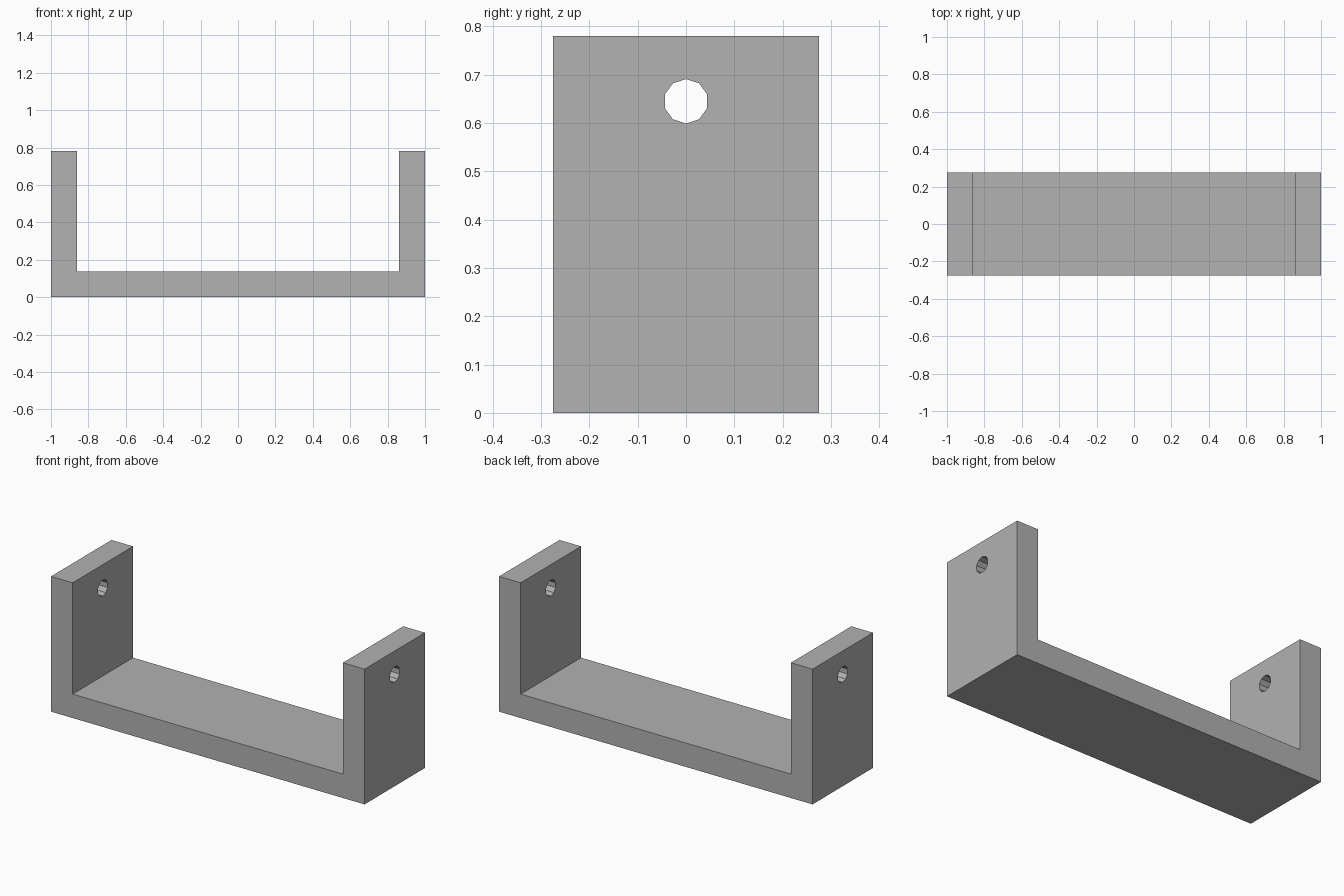
import bpy, bmesh
from math import pi
from mathutils import Matrix, Vector

cube = bpy.data.objects.get("Cube")
if cube:
    bpy.data.objects.remove(cube, do_unlink=True)

HALF_LENGTH, HALF_DEPTH, HEIGHT, WALL = 1.0, 0.275, 0.78, 0.138
HOLE_Z, HOLE_RADIUS = 0.645, 0.046

grey = bpy.data.materials.new("plain grey")
grey.use_nodes = True
colour = (0.445, 0.445, 0.445, 1)
grey.diffuse_color = colour
grey.node_tree.nodes["Principled BSDF"].inputs["Base Color"].default_value = colour


def make_object(name, bm):
    bmesh.ops.recalc_face_normals(bm, faces=bm.faces)
    mesh = bpy.data.meshes.new(name)
    bm.to_mesh(mesh)
    bm.free()
    mesh.materials.append(grey)
    obj = bpy.data.objects.new(name, mesh)
    bpy.context.collection.objects.link(obj)
    return obj


# U-shaped bracket: half profile, mirrored and extruded through the depth
inner = HALF_LENGTH - WALL
half = [(HALF_LENGTH, 0), (HALF_LENGTH, HEIGHT), (inner, HEIGHT), (inner, WALL)]
outline = half + [(-x, z) for x, z in reversed(half)]
bm = bmesh.new()
face = bm.faces.new([bm.verts.new((x, -HALF_DEPTH, z)) for x, z in outline])
extruded = bmesh.ops.extrude_face_region(bm, geom=[face], use_keep_orig=True)
moved = [v for v in extruded["geom"] if isinstance(v, bmesh.types.BMVert)]
bmesh.ops.translate(bm, verts=moved, vec=Vector((0, 2 * HALF_DEPTH, 0)))
bracket = make_object("bracket", bm)

# Ten-sided bolt hole through both arms
bm = bmesh.new()
turn = Matrix.Rotation(pi / 2, 4, "Y") @ Matrix.Rotation(pi / 2, 4, "Z")
bmesh.ops.create_cone(bm, cap_ends=True, segments=10, radius1=HOLE_RADIUS,
                      radius2=HOLE_RADIUS, depth=2.4,
                      matrix=Matrix.Translation((0, 0, HOLE_Z)) @ turn)
cutter = make_object("hole_cutter", bm)
cutter.hide_render = True
cutter.display_type = "WIRE"

cut = bracket.modifiers.new("bolt holes", "BOOLEAN")
cut.operation = "DIFFERENCE"
cut.solver = "EXACT"
cut.object = cutter
bpy.context.view_layer.objects.active = bracket
bpy.ops.object.modifier_apply(modifier=cut.name)
bpy.data.objects.remove(cutter, do_unlink=True)
